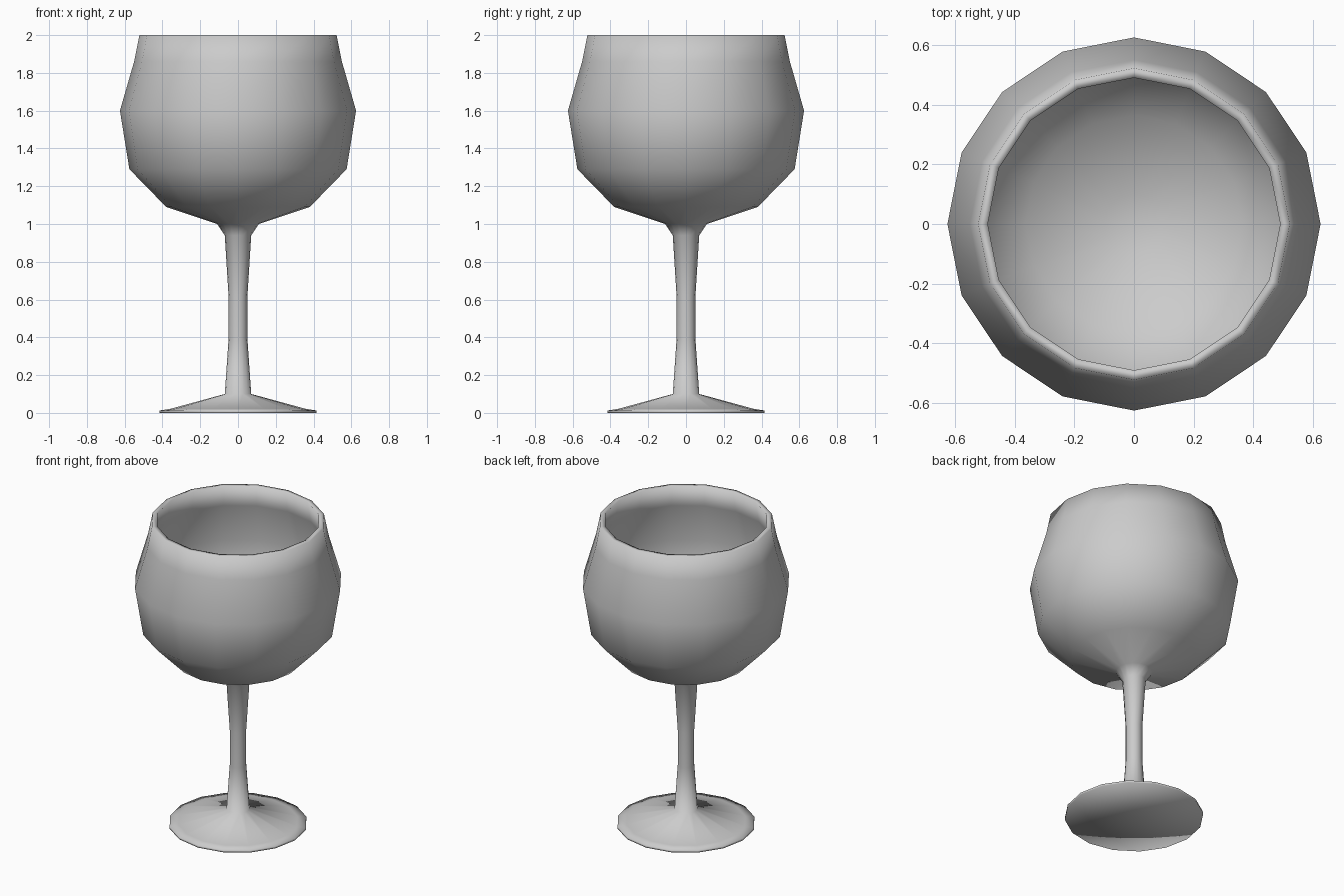
import bpy, bmesh
from math import cos, sin, tau

SIDES = 16

cube = bpy.data.objects.get("Cube")
if cube:
    bpy.data.objects.remove(cube, do_unlink=True)

glass = bpy.data.materials.new("pale_grey_glass")
glass.use_nodes = True
colour = (0.6, 0.6, 0.6, 1)
glass.diffuse_color = colour
glass.node_tree.nodes["Principled BSDF"].inputs["Base Color"].default_value = colour


def lathe(name, profile):
    """Turn a (radius, height) profile around z; radius 0 makes a pole."""
    bm = bmesh.new()
    rings = []
    for r, z in profile:
        count = SIDES if r else 1
        rings.append([bm.verts.new((r * cos(tau * i / SIDES), r * sin(tau * i / SIDES), z))
                      for i in range(count)])
    for a, b in zip(rings, rings[1:]):
        for i in range(SIDES):
            j = (i + 1) % SIDES
            corners = [a[i % len(a)], a[j % len(a)], b[j % len(b)], b[i % len(b)]]
            bm.faces.new(list(dict.fromkeys(corners)))
    for f in bm.faces:
        f.smooth = True
    bmesh.ops.recalc_face_normals(bm, faces=bm.faces)
    mesh = bpy.data.meshes.new(name)
    bm.to_mesh(mesh)
    bm.free()
    mesh.materials.append(glass)
    obj = bpy.data.objects.new(name, mesh)
    bpy.context.collection.objects.link(obj)
    return obj


# Foot, stem and bowl outside, then over the rim and down the bowl inside
foot_and_stem = [(0, 0), (0.415, 0), (0.415, 0.013), (0.36, 0.021), (0.07, 0.10),
                 (0.05, 0.39), (0.05, 0.62), (0.07, 0.94)]
bowl_outside = [(0.11, 1.0), (0.38, 1.09), (0.575, 1.29), (0.625, 1.6),
                (0.55, 1.86), (0.522, 2.0)]
bowl_inside = [(0.49, 2.0), (0.517, 1.86), (0.59, 1.6), (0.543, 1.31),
               (0.363, 1.125), (0.10, 1.035), (0, 1.03)]
lathe("wine_glass", foot_and_stem + bowl_outside + bowl_inside)
